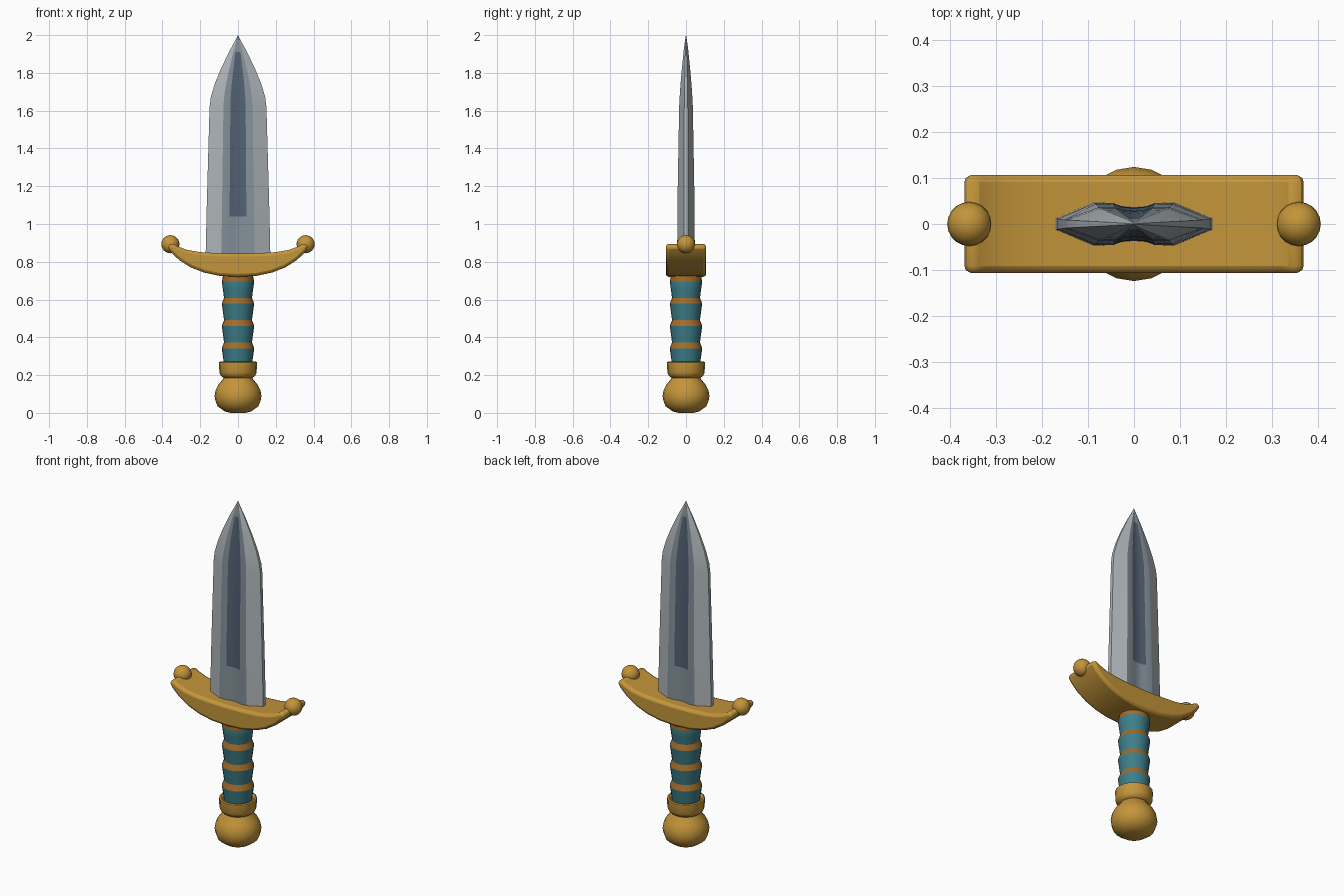
import bpy, bmesh, math

if "Cube" in bpy.data.objects:
    bpy.data.objects.remove(bpy.data.objects["Cube"])


def material(name, rgb):
    m = bpy.data.materials.new(name)
    m.diffuse_color = (*rgb, 1)
    m.use_nodes = True
    m.node_tree.nodes["Principled BSDF"].inputs["Base Color"].default_value = m.diffuse_color
    return m


gold = material("gold", (0.55, 0.30, 0.042))
bronze = material("dark_gold", (0.36, 0.15, 0.022))
teal = material("teal_leather", (0.047, 0.21, 0.25))
steel = material("light_steel", (0.42, 0.46, 0.48))
steel_mid = material("mid_steel", (0.23, 0.28, 0.32))
steel_dark = material("dark_steel", (0.085, 0.12, 0.165))


def finish(name, bm, mats, angle=35):
    bmesh.ops.recalc_face_normals(bm, faces=bm.faces)
    me = bpy.data.meshes.new(name)
    bm.to_mesh(me)
    bm.free()
    for m in mats:
        me.materials.append(m)
    ob = bpy.data.objects.new(name, me)
    bpy.context.collection.objects.link(ob)
    bpy.ops.object.select_all(action='DESELECT')
    ob.select_set(True)
    bpy.context.view_layer.objects.active = ob
    bpy.ops.object.shade_smooth_by_angle(angle=math.radians(angle))
    return ob


def loft(name, rings, mats, rule=lambda ring, seg: 0, angle=35):
    """Skin a stack of closed rings and cap both ends."""
    bm = bmesh.new()
    vs = [[bm.verts.new(p) for p in ring] for ring in rings]
    n = len(vs[0])
    for i in range(len(vs) - 1):
        for j in range(n):
            k = (j + 1) % n
            f = bm.faces.new((vs[i][j], vs[i][k], vs[i + 1][k], vs[i + 1][j]))
            f.material_index = rule(i, j)
    bm.faces.new(vs[0])
    bm.faces.new(vs[-1])
    return finish(name, bm, mats, angle)


def lathe(name, profile, mats, rule=lambda ring, seg: 0, sides=20, angle=35):
    rings = [[(r * math.cos(math.tau * j / sides), r * math.sin(math.tau * j / sides), z)
              for j in range(sides)] for r, z in profile]
    return loft(name, rings, mats, rule, angle)


# Pommel and collar
lathe("pommel", [(0.04, 0.0), (0.07, 0.008), (0.108, 0.035), (0.12, 0.065), (0.124, 0.09),
                 (0.119, 0.12), (0.104, 0.15), (0.08, 0.178), (0.072, 0.195)], [gold])
lathe("collar", [(0.075, 0.185), (0.09, 0.195), (0.099, 0.215), (0.1, 0.268),
                 (0.092, 0.272), (0.08, 0.262)], [gold])

# Grip: flared leather segments separated by narrow bands
grip = []
for i in range(4):
    z = 0.255 + i * 0.118
    grip += [(0.074, z), (0.080, z + 0.045), (0.086, z + 0.087)]
grip += [(0.078, 0.73), (0.078, 0.76)]
lathe("grip", grip, [teal, bronze], lambda i, j: 1 if i % 3 == 2 or i > 11 else 0, 20, 25)

# Crossguard: upswept crescent extruded front to back
lower = [(0.0, 0.72), (0.1, 0.726), (0.18, 0.743), (0.25, 0.77), (0.31, 0.808), (0.35, 0.845), (0.375, 0.88)]
upper = [(0.35, 0.9), (0.32, 0.882), (0.27, 0.863), (0.2, 0.851), (0.1, 0.845), (0.0, 0.843)]
half = lower + upper
outline = half + [(-x, z) for x, z in reversed(half[1:-1])]
guard = loft("crossguard", [[(x, y, z) for x, z in outline] for y in (-0.107, 0.107)], [gold])
bev = guard.modifiers.new("bevel", 'BEVEL')
bev.width = 0.021
bev.segments = 2
bev.limit_method = 'ANGLE'
bev.angle_limit = math.radians(50)

# Ball finials on the guard tips
for side, x in (("left", -0.358), ("right", 0.358)):
    bm = bmesh.new()
    bmesh.ops.create_uvsphere(bm, u_segments=20, v_segments=12, radius=0.048)
    bmesh.ops.translate(bm, verts=bm.verts, vec=(x, 0, 0.893))
    finish(side + "_finial", bm, [gold], 60)

# Blade: bevelled edges, flat shoulders and a hollow central channel
quarter = [(0.172, 0.012), (0.088, 0.047), (0.046, 0.046), (0.026, 0.039), (0.0, 0.037)]
front = quarter + [(-x, y) for x, y in reversed(quarter[:-1])]
section = front + [(-x, -y) for x, y in front]
# height, width scale, thickness scale
stations = [(0.8, 1.0, 1.0), (1.04, 0.97, 0.97), (1.2, 0.945, 0.93), (1.62, 0.875, 0.77),
            (1.67, 0.84, 0.72), (1.74, 0.72, 0.62), (1.82, 0.53, 0.47), (1.91, 0.28, 0.28),
            (1.97, 0.09, 0.12), (2.0, 0.004, 0.01)]


def blade_colour(ring, seg):
    s = seg % 9
    if s in (0, 7, 8):
        return 0
    if s in (1, 6):
        return 1
    return 1 if ring == 0 or ring > 6 else 2


loft("blade", [[(x * w, y * t, z) for x, y in section] for z, w, t in stations],
     [steel, steel_mid, steel_dark], blade_colour, 20)
